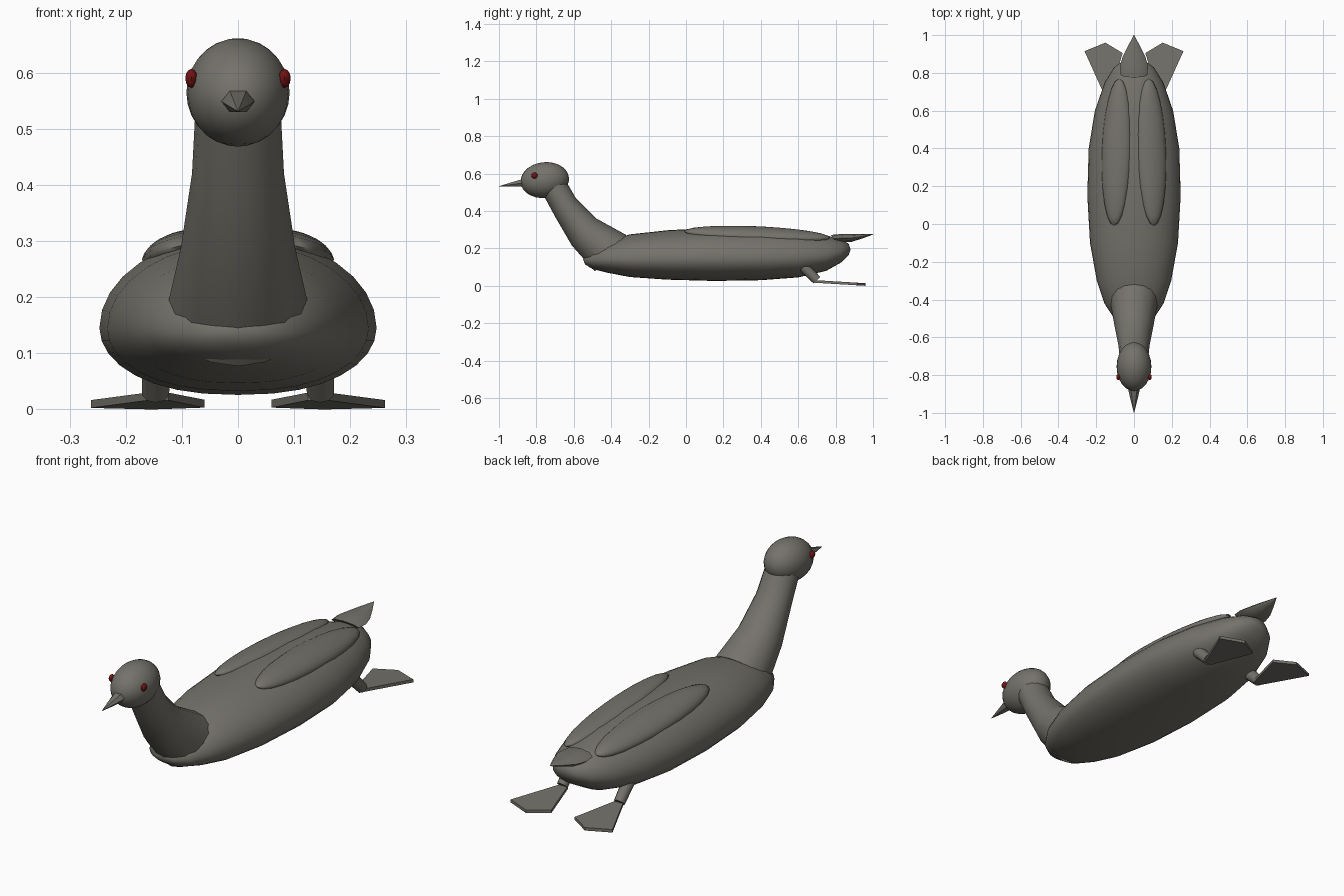
import bpy, bmesh
from math import sin, cos, pi, radians
from mathutils import Vector, Matrix

cube = bpy.data.objects.get("Cube")
if cube:
    bpy.data.objects.remove(cube, do_unlink=True)


def material(name, rgb):
    m = bpy.data.materials.new(name)
    m.use_nodes = True
    m.diffuse_color = (*rgb, 1)
    m.node_tree.nodes["Principled BSDF"].inputs["Base Color"].default_value = (*rgb, 1)
    return m


GREY = material("warm grey", (0.175, 0.168, 0.145))
RED = material("dark red", (0.17, 0.006, 0.006))


def finish(name, bm, mat, angle=40):
    bmesh.ops.remove_doubles(bm, verts=bm.verts, dist=0.0005)
    bmesh.ops.recalc_face_normals(bm, faces=bm.faces)
    mesh = bpy.data.meshes.new(name)
    bm.to_mesh(mesh)
    bm.free()
    mesh.materials.append(mat)
    ob = bpy.data.objects.new(name, mesh)
    bpy.context.collection.objects.link(ob)
    bpy.ops.object.select_all(action='DESELECT')
    ob.select_set(True)
    bpy.context.view_layer.objects.active = ob
    if angle:
        bpy.ops.object.shade_smooth_by_angle(angle=radians(angle))
    return ob


def loft(name, rings, sides, equator=0.5, belly=1.0, angle=40):
    """Skin oval rings, each given as (top y, top z, bottom y, bottom z, half width)."""
    bm = bmesh.new()
    loops = []
    for ty, tz, by, bz, w in rings:
        top, low = Vector((0, ty, tz)), Vector((0, by, bz))
        mid = low.lerp(top, equator)
        loop = []
        for i in range(sides):
            a = 2 * pi * i / sides
            c, s = cos(a), sin(a)
            if s < 0:
                c = abs(c) ** belly * (1 if c > 0 else -1)
            p = mid + ((top - mid) * s if s > 0 else (low - mid) * -s)
            loop.append(bm.verts.new((w * c, p.y, p.z)))
        loops.append(loop)
    for a, b in zip(loops, loops[1:]):
        for i in range(sides):
            j = (i + 1) % sides
            bm.faces.new((a[i], a[j], b[j], b[i]))
    bm.faces.new(loops[0])
    bm.faces.new(loops[-1])
    return finish(name, bm, GREY, angle)


def ellipsoid(name, centre, radii, mat, rot=Matrix(), u=24, v=14, angle=60):
    bm = bmesh.new()
    bmesh.ops.create_uvsphere(bm, u_segments=u, v_segments=v, radius=1)
    bm.transform(Matrix.Translation(centre) @ rot @ Matrix.Diagonal((*radii, 1)))
    return finish(name, bm, mat, angle)


# Body: stations along y with bottom, top and half width
stations = [
    (-.55, .14, .14, 0), (-.54, .115, .165, .05), (-.5, .09, .20, .105),
    (-.42, .07, .24, .157), (-.3, .047, .275, .197), (-.1, .033, .297, .233),
    (.15, .026, .31, .247), (.4, .03, .308, .24), (.6, .045, .293, .207),
    (.75, .08, .27, .155), (.83, .125, .248, .105), (.87, .165, .225, .05),
    (.88, .195, .195, 0)]
loft("body", [(y, t, y, b, w) for y, b, t, w in stations], 32, 0.42, 0.85, 70)

# Neck, leaning forward to the head
loft("neck", [
    (-.65, .57, -.78, .52, .074), (-.63, .54, -.765, .49, .077),
    (-.59, .47, -.70, .37, .082), (-.48, .36, -.61, .215, .102),
    (-.32, .272, -.487, .077, .128)], 16)

# Head, beak and eyes
ellipsoid("head", (0, -.755, .565), (.092, .13, .096), GREY,
          Matrix.Rotation(radians(6), 4, 'X'))
loft("beak", [(-.84, .578, -.84, .526, .032), (-.885, .57, -.885, .527, .029),
              (-.94, .553, -.94, .528, .016), (-1, .533, -1, .531, .001)], 6)

# Tail feathers
loft("tail", [(.775, .272, .80, .236, .07), (.83, .277, .84, .232, .075),
              (.885, .276, .885, .235, .06), (.94, .277, .94, .252, .033),
              (1, .277, 1, .274, .001)], 8)

for side, s in (("left", 1), ("right", -1)):
    ellipsoid(side + "_eye", (s * .083, -.81, .59), (.011, .017, .017), RED, u=8, v=6)

    # Folded wing, dropping outward and toward the tail
    turn = (Matrix.Rotation(radians(s * 2), 4, 'Z') @ Matrix.Rotation(radians(-2.5), 4, 'X')
            @ Matrix.Rotation(radians(s * 14), 4, 'Y'))
    ellipsoid(side + "_wing", (s * .092, .38, .274), (.08, .39, .041), GREY, turn)

    # Short leg slanting back
    start, end = Vector((s * .145, .62, .11)), Vector((s * .147, .70, .03))
    bm = bmesh.new()
    bmesh.ops.create_cone(bm, cap_ends=True, segments=10, radius1=.029, radius2=.025,
                          depth=(end - start).length)
    bm.transform(Matrix.Translation((start + end) / 2)
                 @ (end - start).to_track_quat('Z', 'Y').to_matrix().to_4x4())
    finish(side + "_leg", bm, GREY)

    # Webbed foot: a thin fan sloping to the ground
    outline = [(.125, .69), (.16, .69), (.262, .915), (.152, .96), (.06, .905)]
    bm = bmesh.new()
    lower = [bm.verts.new((s * x, y, (.96 - y) * .06)) for x, y in outline]
    upper = [bm.verts.new(v.co + Vector((0, 0, .014))) for v in lower]
    bm.faces.new(lower)
    bm.faces.new(upper)
    for i in range(len(outline)):
        j = (i + 1) % len(outline)
        bm.faces.new((lower[i], lower[j], upper[j], upper[i]))
    finish(side + "_foot", bm, GREY, 0)
